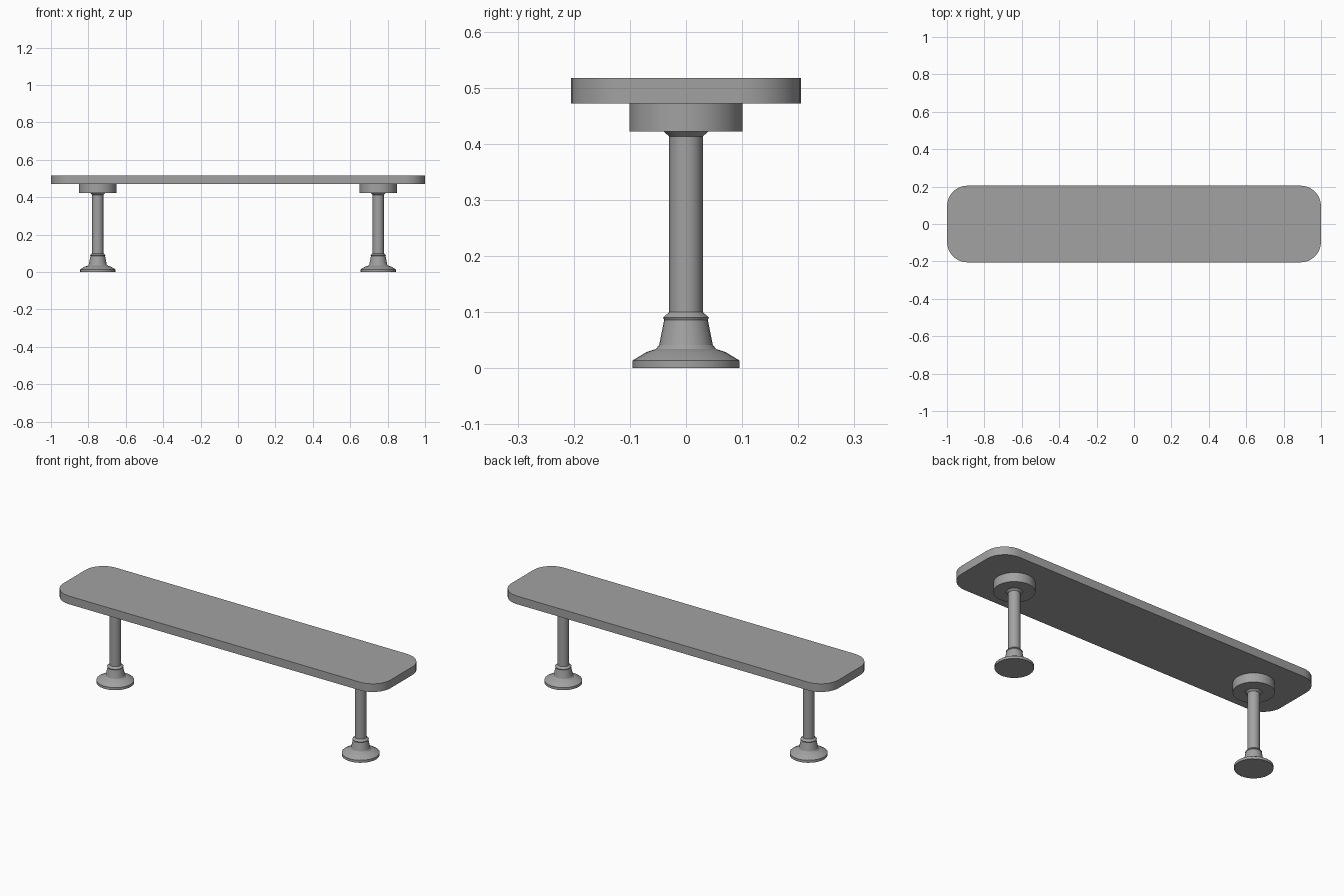
import bpy
import bmesh
from math import pi, sin, cos, radians

cube = bpy.data.objects.get("Cube")
if cube:
    bpy.data.objects.remove(cube, do_unlink=True)

# Single grey finish
grey = bpy.data.materials.new("grey")
grey.use_nodes = True
colour = (0.36, 0.36, 0.36, 1)
grey.diffuse_color = colour
grey.node_tree.nodes["Principled BSDF"].inputs["Base Color"].default_value = colour


def finish(name, bm, location):
    bmesh.ops.recalc_face_normals(bm, faces=bm.faces)
    mesh = bpy.data.meshes.new(name)
    bm.to_mesh(mesh)
    bm.free()
    mesh.materials.append(grey)
    obj = bpy.data.objects.new(name, mesh)
    obj.location = location
    bpy.context.collection.objects.link(obj)
    bpy.ops.object.select_all(action="DESELECT")
    obj.select_set(True)
    bpy.context.view_layer.objects.active = obj
    bpy.ops.object.shade_smooth_by_angle(angle=radians(25))
    return obj


def turned(name, profile, x, sides):
    """Closed solid of revolution from (radius, height) pairs."""
    bm = bmesh.new()
    rings = [[bm.verts.new((r * cos(2 * pi * i / sides), r * sin(2 * pi * i / sides), z))
              for i in range(sides)] for r, z in profile]
    for low, high in zip(rings, rings[1:]):
        for i in range(sides):
            j = (i + 1) % sides
            bm.faces.new((low[i], low[j], high[j], high[i]))
    bm.faces.new(rings[0][::-1])
    bm.faces.new(rings[-1])
    return finish(name, bm, (x, 0, 0))


# Bench top: slab with rounded corners
def rounded_slab(name, half_x, half_y, radius, bottom, top, steps=8):
    bm = bmesh.new()
    outline = []
    for quarter, (sx, sy) in enumerate([(1, 1), (-1, 1), (-1, -1), (1, -1)]):
        for k in range(steps + 1):
            a = (quarter + k / steps) * pi / 2
            outline.append(bm.verts.new((sx * (half_x - radius) + radius * cos(a),
                                         sy * (half_y - radius) + radius * sin(a), bottom)))
    face = bm.faces.new(outline)
    extruded = bmesh.ops.extrude_face_region(bm, geom=[face])["geom"]
    moved = [v for v in extruded if isinstance(v, bmesh.types.BMVert)]
    bmesh.ops.translate(bm, verts=moved, vec=(0, 0, top - bottom))
    return finish(name, bm, (0, 0, 0))


rounded_slab("bench_top", 1.0, 0.205, 0.11, 0.472, 0.517)

# Two pedestal legs
foot = [(0.095, 0), (0.095, 0.014), (0.07, 0.029), (0.054, 0.034),
        (0.048, 0.041), (0.039, 0.086), (0.041, 0.09), (0.03, 0.1)]
for side, x in (("left", 0.75), ("right", -0.75)):
    turned(side + "_foot", foot, x, 24)
    turned(side + "_post", [(0.03, 0.095), (0.03, 0.415)], x, 16)
    turned(side + "_collar", [(0.03, 0.413), (0.042, 0.424)], x, 24)
    turned(side + "_mounting_block", [(0.101, 0.422), (0.101, 0.472)], x, 48)
